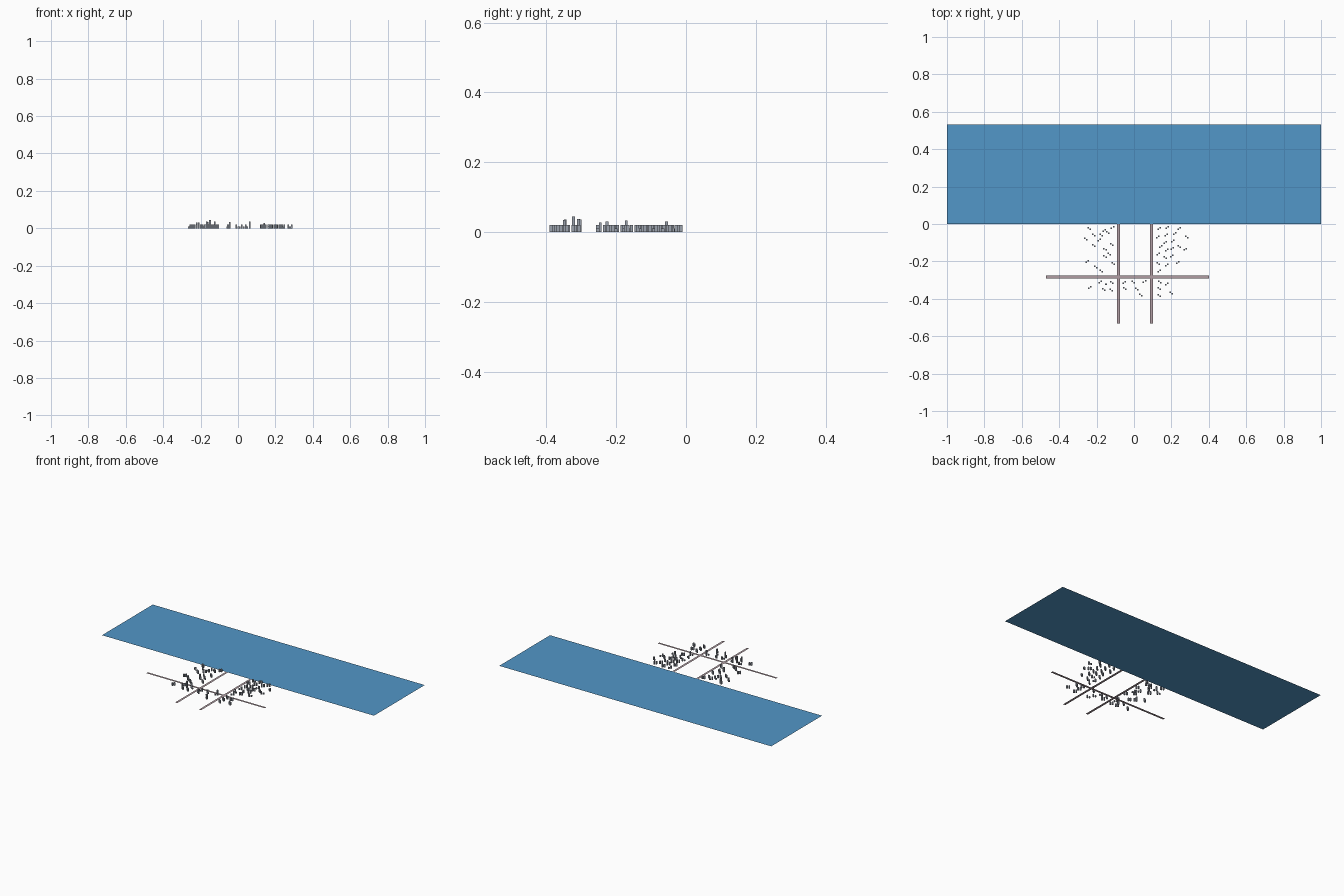
import bpy, bmesh, random
from mathutils import Matrix

if "Cube" in bpy.data.objects:
    bpy.data.objects.remove(bpy.data.objects["Cube"])

random.seed(4)


def material(name, rgb):
    m = bpy.data.materials.new(name)
    m.diffuse_color = (*rgb, 1)
    m.use_nodes = True
    m.node_tree.nodes["Principled BSDF"].inputs["Base Color"].default_value = m.diffuse_color
    return m


def finish(name, bm, mat):
    me = bpy.data.meshes.new(name)
    bm.to_mesh(me)
    bm.free()
    me.materials.append(mat)
    ob = bpy.data.objects.new(name, me)
    bpy.context.collection.objects.link(ob)
    return ob


def sheet(name, x0, x1, y0, y1, mat, z=0.0):
    bm = bmesh.new()
    bm.faces.new([bm.verts.new(p) for p in
                  ((x0, y0, z), (x1, y0, z), (x1, y1, z), (x0, y1, z))])
    return finish(name, bm, mat)


def box(bm, x, y, w, d, h):
    bmesh.ops.create_cube(bm, size=1, matrix=Matrix.Translation((x, y, h / 2))
                          @ Matrix.Diagonal((w, d, h, 1)))


water_blue = material("water_blue", (0.085, 0.31, 0.58))
road_pink = material("road_pink", (0.44, 0.34, 0.37))
wall_grey = material("wall_grey", (0.33, 0.36, 0.42))

# Water sheet and the three streets
sheet("water", -1, 1, 0, 0.533, water_blue)
sheet("street_left", -0.09, -0.074, -0.533, 0, road_pink)
sheet("street_right", 0.086, 0.102, -0.533, 0, road_pink)
sheet("cross_street", -0.47, 0.40, -0.291, -0.275, road_pink, 0.0003)

# City blocks: building pair centres (hundredths), lean of each pair
blocks = {
    "left_block": (-1, [
        (-24, -2.5), (-21.5, -6), (-25.8, -8), (-21.5, -11.5), (-25, -20), (-20.5, -23),
        (-16, -3.5), (-17.5, -6), (-18.5, -8.5), (-15.5, -13.5), (-15.5, -17.5),
        (-17.5, -25), (-11.5, -2), (-14, -4.5), (-12, -11), (-13.2, -16), (-11.2, -21)]),
    "right_block": (1, [
        (13.5, -2.5), (12.6, -7), (14.2, -12), (13, -16), (13, -21), (13.5, -25),
        (17.8, -1.8), (17.2, -6), (16.8, -10), (17.5, -14), (16.6, -18), (17.6, -22),
        (21.8, -5), (24.3, -2.5), (20.8, -9), (20.5, -13), (24.3, -12), (28.2, -7),
        (27.4, -13.5), (23.4, -20.5), (20.3, -17)]),
    "lower_block": (-1, [
        (-23.6, -34), (-18, -31), (-16.2, -35), (-12, -31.2), (-12.2, -35.4),
        (-5.2, -31.4), (-5, -34.5), (-0.4, -31), (1.5, -34.8), (3.5, -38),
        (5.6, -30.7), (13.7, -31), (13.5, -34.5), (13.5, -38.3), (17.6, -32), (20, -37)]),
}
towers = {(-12, -31.2): 0.037, (-16.2, -35): 0.036, (-5, -34.5): 0.035, (5.6, -30.7): 0.036,
          (-20.5, -23): 0.03, (-15.5, -17.5): 0.033, (13.5, -25): 0.028, (-21.5, -6): 0.03}

for name, (lean, spots) in blocks.items():
    bm = bmesh.new()
    for spot in spots:
        x, y = spot[0] / 100, spot[1] / 100
        tall = towers.get(spot, 0.02)
        side = lean if random.random() < 0.75 else -lean
        dx, dy = 0.0055, 0.004 * side
        # Tall building beside a low one
        flip = random.choice((-1, 1))
        box(bm, x + flip * dx, y + flip * dy, 0.008, 0.008, tall)
        box(bm, x - flip * dx, y - flip * dy, 0.008, 0.008, random.choice((0.01, 0.02)))
    finish(name + "_buildings", bm, wall_grey)

# Tallest tower
bm = bmesh.new()
box(bm, -0.15, -0.322, 0.009, 0.009, 0.045)
finish("tallest_tower", bm, wall_grey)
